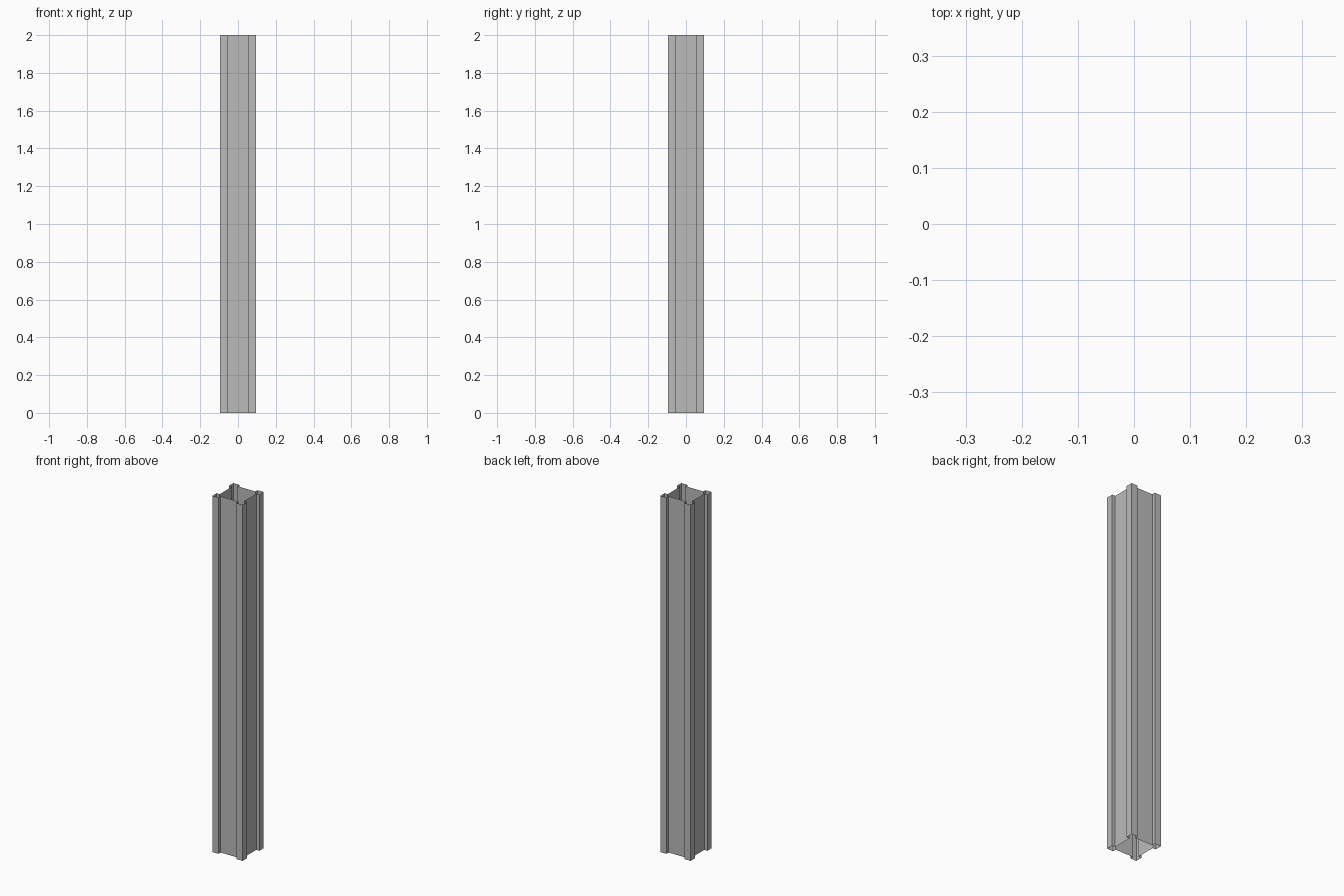
import bpy, bmesh
from math import radians
from mathutils import Matrix, Vector

if "Cube" in bpy.data.objects:
    bpy.data.objects.remove(bpy.data.objects["Cube"])

HALF = 0.094    # half of overall width
INNER = 0.055   # where a corner rib meets the recessed panel
FACE = 0.075    # distance of recessed panel from the axis
HEIGHT = 2.0

# One quarter of the cross-section: a projecting corner rib
corner = [(FACE, INNER), (HALF, INNER), (HALF, HALF), (INNER, HALF), (INNER, FACE)]

# Repeat the rib around the axis to get the closed outline
outline = []
for i in range(4):
    turn = Matrix.Rotation(radians(90 * i), 3, 'Z')
    outline += [turn @ Vector((x, y, 0)) for x, y in corner]

# Open-ended, thin-walled column shell
bm = bmesh.new()
lower = [bm.verts.new(p) for p in outline]
upper = [bm.verts.new(p + Vector((0, 0, HEIGHT))) for p in outline]
n = len(outline)
for i in range(n):
    j = (i + 1) % n
    bm.faces.new((lower[i], lower[j], upper[j], upper[i]))

mesh = bpy.data.meshes.new("ribbed_column")
bm.to_mesh(mesh)
bm.free()
column = bpy.data.objects.new("ribbed_column", mesh)
bpy.context.collection.objects.link(column)

# Dark grey steel
steel = bpy.data.materials.new("dark_steel")
steel.diffuse_color = (0.5, 0.5, 0.5, 1)
steel.use_nodes = True
steel.node_tree.nodes["Principled BSDF"].inputs["Base Color"].default_value = steel.diffuse_color
mesh.materials.append(steel)
